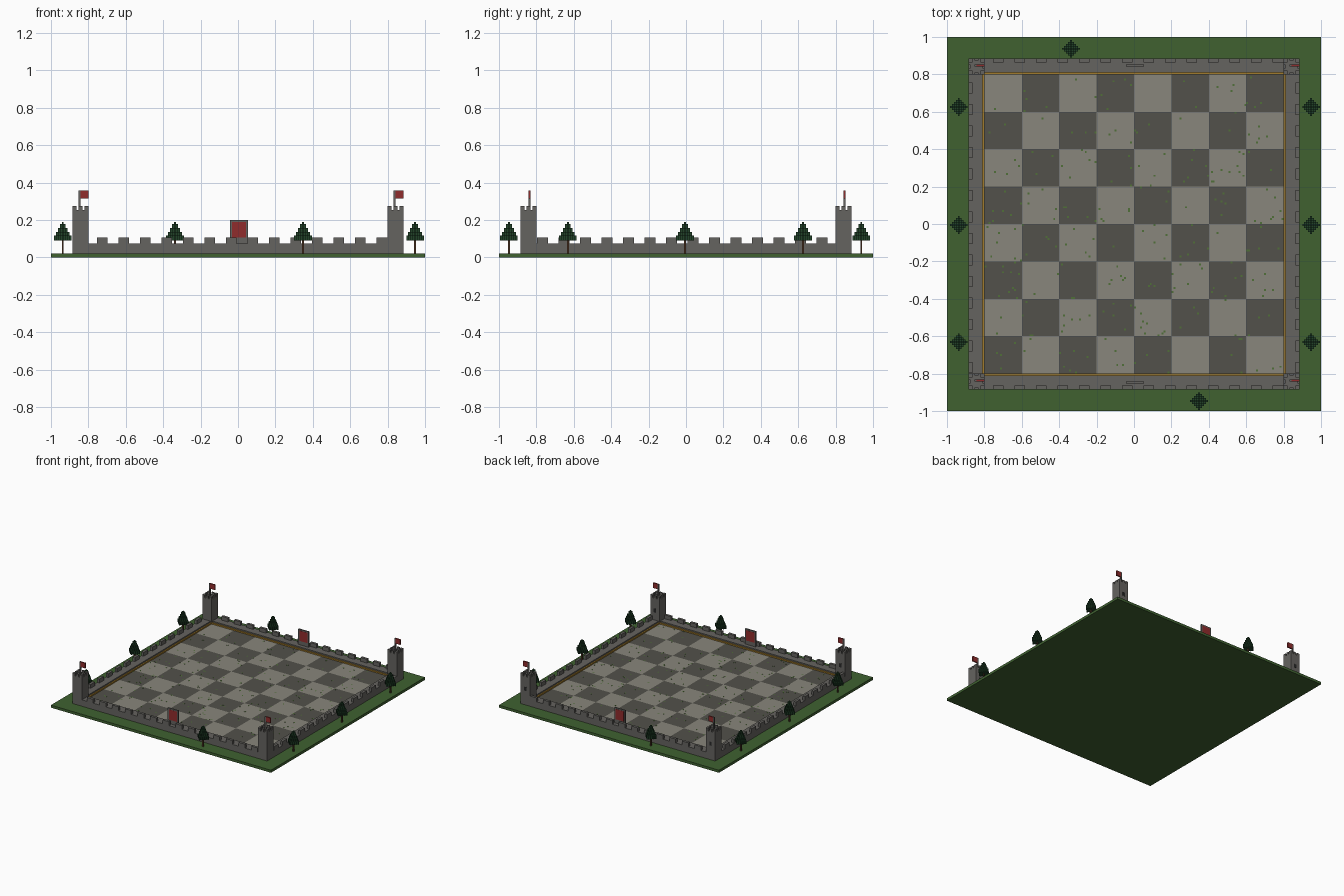
import bpy, bmesh, random
from mathutils import Vector

if "Cube" in bpy.data.objects:
    bpy.data.objects.remove(bpy.data.objects["Cube"])

random.seed(4)
V = 2 / 190                     # one voxel


def material(name, r, g, b):
    m = bpy.data.materials.new(name)
    m.diffuse_color = (r, g, b, 1)
    m.use_nodes = True
    m.node_tree.nodes["Principled BSDF"].inputs["Base Color"].default_value = m.diffuse_color
    return m


STONE = material("stone", .13, .125, .115)
LIGHT = material("light_square", .25, .24, .20)
DARK = material("dark_square", .085, .083, .07)
GRASS = material("grass", .05, .12, .03)
MOSS = material("moss", .08, .16, .04)
GOLD = material("gold", .36, .2, .025)
RED = material("red_cloth", .28, .025, .025)
WOOD = material("wood", .09, .04, .02)
LEAF = material("leaf", .015, .055, .022)
BLACK = material("opening", .02, .02, .02)


def box(bm, x0, x1, y0, y1, z0, z1):
    vs = bmesh.ops.create_cube(bm, size=1)["verts"]
    bmesh.ops.scale(bm, vec=(x1 - x0, y1 - y0, z1 - z0), verts=vs)
    bmesh.ops.translate(bm, vec=((x0 + x1) / 2, (y0 + y1) / 2, (z0 + z1) / 2), verts=vs)


def finish(name, bm, mat):
    me = bpy.data.meshes.new(name)
    bm.to_mesh(me)
    bm.free()
    me.materials.append(mat)
    ob = bpy.data.objects.new(name, me)
    bpy.context.collection.objects.link(ob)
    return ob


def boxes(name, mat, items):
    bm = bmesh.new()
    for b in items:
        box(bm, *b)
    return finish(name, bm, mat)


OUT, INN, SQ = 84 * V, 77 * V, 76 * V      # wall outside, wall inside, board edge
G, BOARD, WALL = 2 * V, 5 * V, 7 * V       # heights


def ring(o, i, z0, z1):
    return [(-o, o, -o, -i, z0, z1), (-o, o, i, o, z0, z1),
            (-o, -i, -i, i, z0, z1), (i, o, -i, i, z0, z1)]


# Grass base
boxes("grass_base", GRASS, [(-1, 1, -1, 1, 0, G)])

# Chequered floor
for parity, name, mat in ((0, "dark_squares", DARK), (1, "light_squares", LIGHT)):
    boxes(name, mat, [(-SQ + i * .2, -SQ + (i + 1) * .2, -SQ + j * .2, -SQ + (j + 1) * .2, G, BOARD)
                      for i in range(8) for j in range(8) if (i + j) % 2 == parity])

# Moss specks on the floor
specks = []
for _ in range(260):
    x, y = (-SQ + random.randrange(152) * V for _ in range(2))
    specks.append((x, x + V, y, y + V, BOARD - .001, BOARD + .0008))
boxes("moss_specks", MOSS, specks)

# Gold trim and curtain wall
boxes("gold_trim", GOLD, ring(INN, SQ, G, 6 * V))
boxes("curtain_wall", STONE, ring(OUT, INN, G, WALL))

# Merlons along the outer edge of the wall
merlons = []
for k in range(14):
    a, b = -.755 + .115 * k, -.797 + .115 * k
    for lo, hi in ((-OUT, -OUT + 2 * V), (OUT - 2 * V, OUT)):
        merlons.append((a, a + .058, lo, hi, WALL, 10 * V))
        merlons.append((lo, hi, b, b + .058, WALL, 10 * V))
boxes("merlons", STONE, merlons)

# Corner towers with teeth, window, pole and flag
body, openings, poles, flags = [], [], [], []
for x in (-OUT, SQ):
    for y in (-OUT, SQ):
        body.append((x, x + 8 * V, y, y + 8 * V, G, 24 * V))
        for i in (0, 3, 6):
            for j in (0, 3, 6):
                if (i, j) != (3, 3):
                    # middle teeth are one voxel deep, corners are two
                    xa, xb = (i, i + 2) if j != 3 else ((0, 1) if i == 0 else (7, 8))
                    ya, yb = (j, j + 2) if i != 3 else ((0, 1) if j == 0 else (7, 8))
                    body.append((x + xa * V, x + xb * V, y + ya * V, y + yb * V, 24 * V, 26 * V))
        openings.append((x + 3 * V, x + 5 * V, y + 7 * V, y + 8 * V + .001, 13 * V, 16 * V))
        poles.append((x + 3 * V, x + 4 * V, y + 4 * V, y + 5 * V, 24 * V, 34 * V))
        flags.append((x + 4 * V, x + 8 * V, y + 4 * V, y + 5 * V, 30 * V, 34 * V))
boxes("corner_towers", STONE, body)
boxes("tower_windows", BLACK, openings)
boxes("flag_poles", STONE, poles)
boxes("flags", RED, flags)

# Framed banners over the front and back walls
frames, cloths = [], []
x0, x1 = -4 * V, 5 * V
for y in (-81 * V, 80 * V):
    frames.append((x0, x1, y, y + V, WALL, 19 * V))
    cloths.append((x0 + V, x1 - V, y - .001, y + V + .001, 10 * V, 18 * V))
boxes("banner_frames", STONE, frames)
boxes("banner_cloths", RED, cloths)


def stepped_diamond(bm, cx, cy, r, z0, z1):
    """Voxel diamond of radius r, outlined once and extruded."""
    quarter = []
    for k in range(r + 1):
        quarter += [(r - k + .5, k - .5 if k else -.5), (r - k + .5, k + .5)]
    pts = []
    for turn in range(4):
        for x, y in quarter:
            for _ in range(turn):
                x, y = -y, x
            if (x, y) not in pts:
                pts.append((x, y))
    f = bm.faces.new([bm.verts.new((cx + x * V, cy + y * V, z0)) for x, y in pts])
    ext = bmesh.ops.extrude_face_region(bm, geom=[f], use_keep_orig=True)
    up = [e for e in ext["geom"] if isinstance(e, bmesh.types.BMVert)]
    bmesh.ops.translate(bm, vec=Vector((0, 0, z1 - z0)), verts=up)


# Trees around the castle
spots = [(x, y) for x in (-.937, .947) for y in (-.632, -.005, .626)]
spots += [(-.337, .937), (.347, -.947)]
boxes("tree_trunks", WOOD, [(x - V / 2, x + V / 2, y - V / 2, y + V / 2, G, 9 * V) for x, y in spots])
bm = bmesh.new()
for x, y in spots:
    for r, a, b in ((4, 8.5, 11), (3, 11, 13), (2, 13, 15), (1, 15, 17), (0, 17, 18)):
        stepped_diamond(bm, x, y, r, a * V, b * V)
bmesh.ops.recalc_face_normals(bm, faces=bm.faces)
finish("tree_crowns", bm, LEAF)
